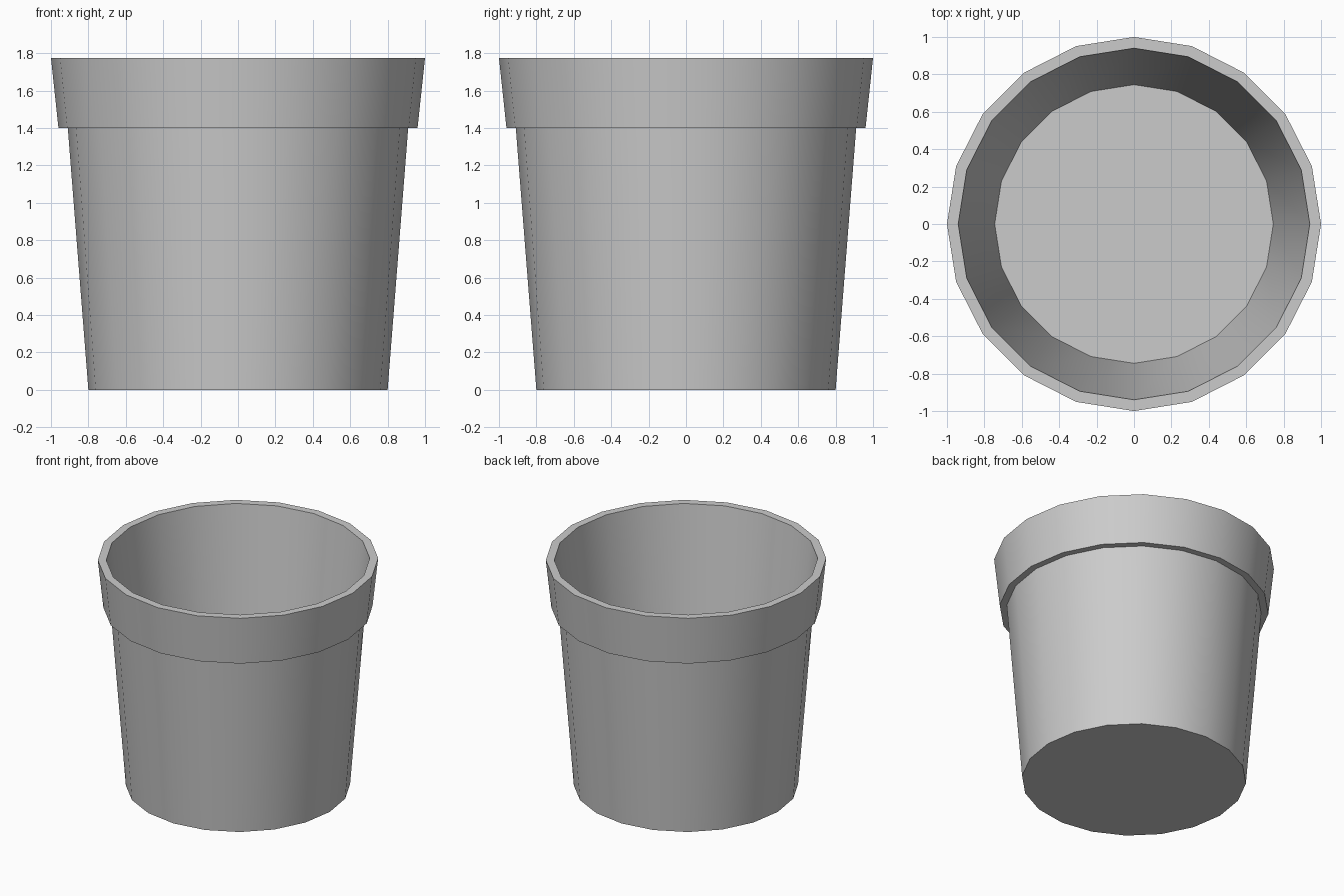
import bpy, bmesh, math

if "Cube" in bpy.data.objects:
    bpy.data.objects.remove(bpy.data.objects["Cube"])

SIDES = 20

# Pot profile (radius, z): outer wall, collar, rim, inner wall, floor
PROFILE = [(0.80, 0.0), (0.91, 1.40), (0.96, 1.40), (1.0, 1.775),
           (0.94, 1.775), (0.745, 0.06)]

bm = bmesh.new()
rings = []
for r, z in PROFILE:
    rings.append([bm.verts.new((r * math.cos(2 * math.pi * i / SIDES),
                                r * math.sin(2 * math.pi * i / SIDES), z))
                  for i in range(SIDES)])

# Walls between neighbouring rings
for a, b in zip(rings, rings[1:]):
    for i in range(SIDES):
        j = (i + 1) % SIDES
        bm.faces.new((a[i], a[j], b[j], b[i]))

# Underside and inner floor
bm.faces.new(rings[0][::-1])
bm.faces.new(rings[-1])
bmesh.ops.recalc_face_normals(bm, faces=bm.faces[:])

mesh = bpy.data.meshes.new("flower_pot")
bm.to_mesh(mesh)
bm.free()
pot = bpy.data.objects.new("flower_pot", mesh)
bpy.context.collection.objects.link(pot)

# Smooth round walls, crisp rims
bpy.context.view_layer.objects.active = pot
pot.select_set(True)
bpy.ops.object.shade_smooth_by_angle(angle=math.radians(30))
